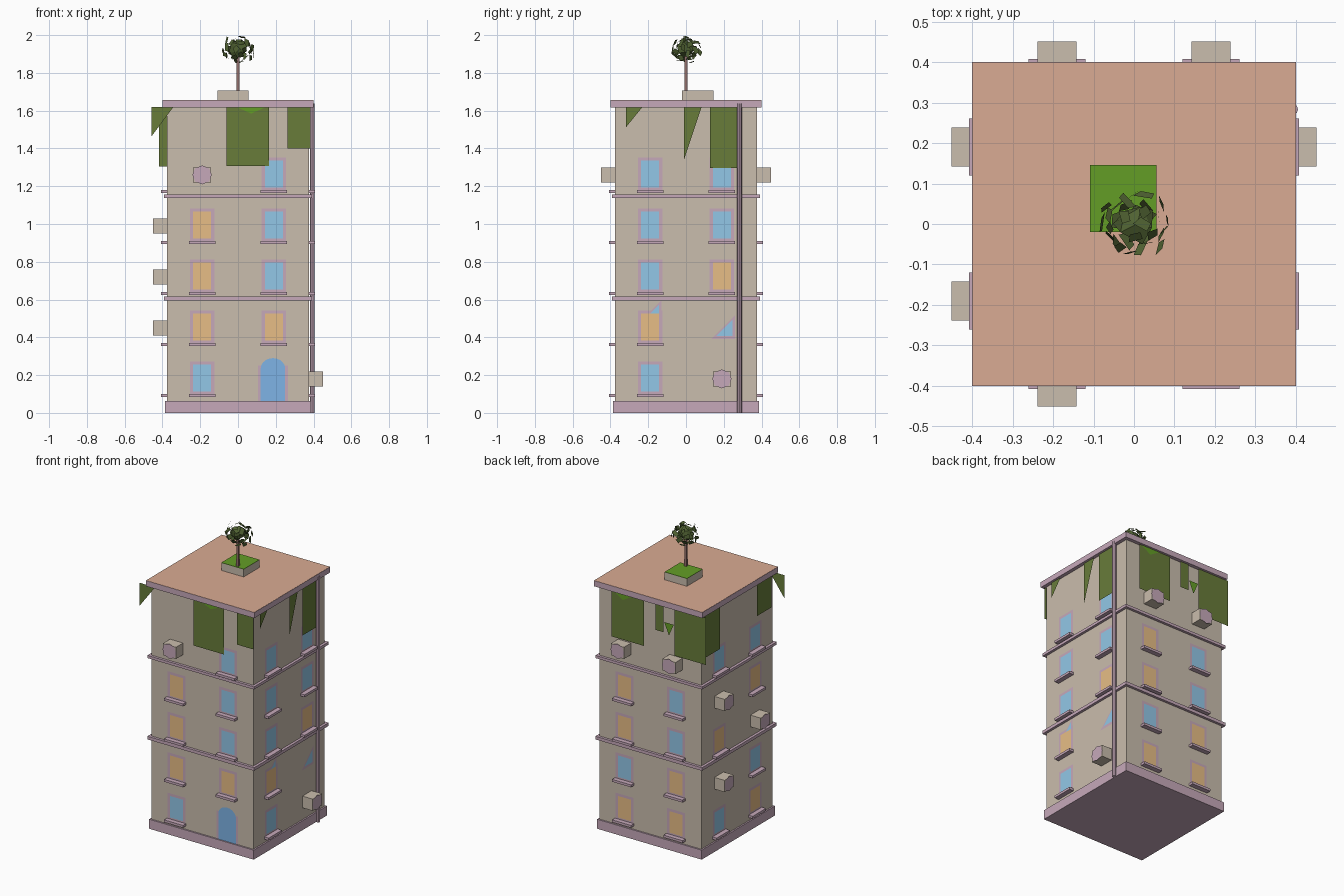
import bpy, bmesh, math, random
from mathutils import Vector, Matrix

if "Cube" in bpy.data.objects:
    bpy.data.objects.remove(bpy.data.objects["Cube"])

random.seed(4)


def material(name, r, g, b):
    lin = [((c / 255 + 0.055) / 1.055) ** 2.4 for c in (r, g, b)]
    m = bpy.data.materials.new(name)
    m.diffuse_color = (*lin, 1)
    m.use_nodes = True
    m.node_tree.nodes["Principled BSDF"].inputs["Base Color"].default_value = m.diffuse_color
    return m


WALL = material("beige wall", 202, 189, 173)
MAUVE = material("mauve trim", 198, 169, 186)
GLASS = material("blue glass", 147, 200, 232)
LIT = material("warm lit glass", 244, 200, 142)
DOOR = material("door blue", 126, 180, 230)
VINE = material("vine green", 104, 124, 58)
GRASS = material("grass green", 100, 158, 38)
LEAF = material("leaf dark green", 80, 98, 50)
TRUNK = material("trunk brown", 146, 112, 106)
ROOF = material("terracotta roof", 218, 171, 147)

# Each wall maps (along wall, distance out, height) to world space
SIDES = {
    "front": lambda u, d, z: (u, -d, z),
    "back": lambda u, d, z: (u, d, z),
    "right": lambda u, d, z: (d, u, z),
    "left": lambda u, d, z: (-d, u, z),
}
parts = {}


def part(name, mat):
    """Mesh that gathers all pieces of one named part."""
    if name not in parts:
        parts[name] = (bmesh.new(), mat)
    return parts[name][0]


def plate(bm, side, outline, d):
    """Flat sheet from a (u, z) outline, facing outwards from one wall."""
    f = SIDES[side]
    face = bm.faces.new([bm.verts.new(f(u, d, z)) for u, z in outline])
    face.normal_update()
    if face.normal.dot(Vector(f(0, 1, 0))) < 0:
        face.normal_flip()


def prism(bm, side, outline, d0, d1):
    """Extrude a (u, z) outline outwards from d0 to d1 on one wall."""
    f = SIDES[side]
    a = [bm.verts.new(f(u, d0, z)) for u, z in outline]
    b = [bm.verts.new(f(u, d1, z)) for u, z in outline]
    n = len(a)
    new = [bm.faces.new(a), bm.faces.new(b[::-1])]
    for i in range(n):
        j = (i + 1) % n
        new.append(bm.faces.new((a[i], b[i], b[j], a[j])))
    bmesh.ops.recalc_face_normals(bm, faces=new)


def rect(u0, u1, z0, z1):
    return [(u0, z0), (u1, z0), (u1, z1), (u0, z1)]


def block(name, mat, x0, x1, y0, y1, z0, z1):
    prism(part(name, mat), "back", rect(x0, x1, z0, z1), y0, y1)


def slab(name, mat, h, z0, z1):
    block(name, mat, -h, h, -h, h, z0, z1)


W = 0.376   # wall half width
ROW = 0.27  # floor height

# Main masses
slab("building_walls", WALL, W, 0.03, 1.63)
slab("base_plinth", MAUVE, 0.386, 0, 0.063)
slab("lower_ledge", MAUVE, 0.393, 0.596, 0.617)
slab("upper_ledge", MAUVE, 0.393, 1.138, 1.156)
slab("roof_slab", MAUVE, 0.40, 1.618, 1.655)
slab("roof_surface", ROOF, 0.399, 1.655, 1.656)


def window(side, u, row, mat):
    z = row * ROW
    plate(part("window_frames", MAUVE), side, rect(u - .065, u + .065, z + .095, z + .272), W + .001)
    name = "lit_window_panes" if mat == LIT else "blue_window_panes"
    plate(part(name, mat), side, rect(u - .048, u + .048, z + .112, z + .255), W + .002)
    prism(part("window_sills", MAUVE), side, rect(u - .07, u + .07, z + .085, z + .101), W - .01, .408)


def air_unit(side, u, row):
    z = row * ROW + .18
    prism(part("air_unit_boxes", WALL), side, rect(u - .048, u + .048, z - .039, z + .039), W - .01, .451)
    fan = [(u + .051 * math.sin(math.pi * i / 4), z + .05 * math.cos(math.pi * i / 4)) for i in range(8)]
    plate(part("air_unit_fans", MAUVE), side, fan, .452)


# Window columns, bottom to top: b blue, o lit, a air unit, - nothing
COLUMNS = [
    ("front", -.19, "boooa"), ("front", .19, "-obbb"),
    ("right", -.19, "bobbb"), ("right", .19, "a-obb"),
    ("back", .19, "obooa"), ("back", -.19, "oobba"),
    ("left", .19, "baoab"), ("left", -.19, "obaob"),
]
for side, u, rows in COLUMNS:
    for row, kind in enumerate(rows):
        if kind == "a":
            air_unit(side, u, row)
        elif kind != "-":
            window(side, u, row, LIT if kind == "o" else GLASS)

# Broken half windows on the right wall, the first one partly behind a lit window
for u, z in ((-.193, .470), (.197, .392)):
    plate(part("broken_frames", MAUVE), "right",
          [(u - .063, z), (u + .063, z), (u + .063, z + .125)], W + .0005)
    plate(part("broken_panes", GLASS), "right",
          [(u - .035, z + .016), (u + .05, z + .016), (u + .05, z + .102)], W + .0015)

# Arched front door
plate(part("door_frame", MAUVE), "front", rect(.105, .265, .05, .25), W + .001)
arch = [(.185 + .065 * math.cos(a), .235 + .055 * math.sin(a))
        for a in (math.pi * i / 10 for i in range(11))]
plate(part("front_door", DOOR), "front", [(.12, .05), (.25, .05)] + arch, W + .002)

# Drain pipe on the right wall
bmesh.ops.create_cone(part("drain_pipe", MAUVE), cap_ends=True, segments=8,
                      radius1=.0125, radius2=.0125, depth=1.637,
                      matrix=Matrix.Translation((.393, .283, .8185)))

# Hanging vines: rectangles, then triangles, as thin sheets
T = 1.62
for side, u0, u1, z in (("front", -.06, .165, 1.308), ("front", .262, .383, 1.40),
                        ("right", .128, .275, 1.297),
                        ("back", .04, .28, 1.31), ("back", -.418, -.185, 1.305),
                        ("back", -.105, -.045, 1.44),
                        ("left", .19, .37, 1.33), ("left", -.35, -.2, 1.40)):
    plate(part("hanging_vines", VINE), side, rect(u0, u1, z, T), .385)
for side, u0, u1, z in (("front", -.457, -.342, 1.465), ("right", -.01, .083, 1.342),
                        ("right", -.318, -.23, 1.512)):
    plate(part("hanging_vines", VINE), side, [(u0, z), (u1, T), (u0, T)], .385)

# Bright green tufts among the vines
for side, u0, u1, z0, z1 in (("front", -.01, .15, 1.585, T), ("back", .12, .27, 1.575, T),
                             ("back", -.18, -.11, 1.43, 1.51)):
    plate(part("vine_tufts", GRASS), side, [(u0, z1), ((u0 + u1) / 2, z0), (u1, z1)], .3865)

# Roof planter with grass
block("planter_box", WALL, -.109, .056, -.02, .146, 1.65, 1.706)
block("planter_grass", GRASS, -.109, .056, -.02, .146, 1.706, 1.708)

# Tree trunk
bmesh.ops.create_cone(part("tree_trunk", TRUNK), cap_ends=True, segments=4,
                      radius1=.011, radius2=.010, depth=.2,
                      matrix=Matrix.Translation((0, 0, 1.80)) @ Matrix.Rotation(math.pi / 4, 4, 'Z'))

# Tree crown: faceted core with loose leaf shards around it
leaves = part("tree_leaves", LEAF)
core = Vector((0, 0, 1.92))
made = bmesh.ops.create_icosphere(leaves, subdivisions=1, radius=.05,
                                  matrix=Matrix.Translation(core + Vector((0, 0, .01))))
for v in made["verts"]:
    v.co += Vector([random.uniform(-.012, .012) for _ in range(3)])
for i in range(34):
    # Spread evenly on a sphere, then face outwards with a little tilt
    h = 1 - 2 * (i + .5) / 34
    a = i * 2.4
    r = math.sqrt(1 - h * h)
    n = Vector((r * math.cos(a), r * math.sin(a), h))
    k = random.uniform(.7, 1)
    c = core + Vector((n.x * .092, n.y * .08, n.z * .074)) * k
    tilt = (n + Vector([random.uniform(-.5, .5) for _ in range(3)])).normalized()
    rot = tilt.to_track_quat('Z', 'Y') @ Matrix.Rotation(random.uniform(0, 6.28), 3, 'Z').to_quaternion()
    s, w = random.uniform(.016, .025), random.uniform(.011, .017)
    quad = [leaves.verts.new(c + rot @ Vector(p))
            for p in ((-s, -w, 0), (s, -w * .6, 0), (s * .8, w, 0), (-s * .7, w * .8, 0))]
    leaves.faces.new(quad)
for v in leaves.verts:
    v.co.z = min(v.co.z, 2.0)

# Turn every gathered part into an object
for name, (bm, mat) in parts.items():
    mesh = bpy.data.meshes.new(name)
    bm.to_mesh(mesh)
    bm.free()
    mesh.materials.append(mat)
    bpy.context.collection.objects.link(bpy.data.objects.new(name, mesh))
